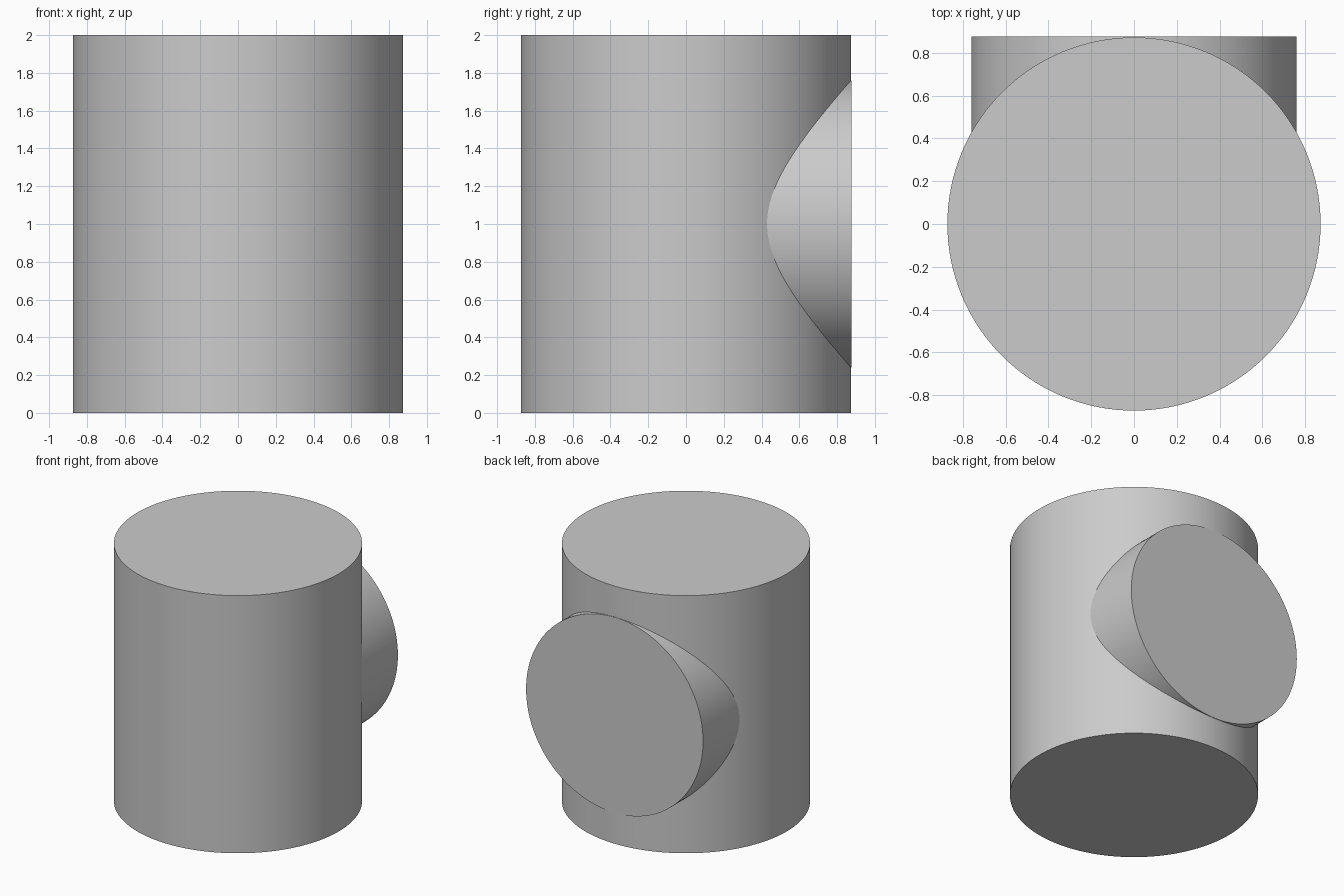
import bpy
import math

cube = bpy.data.objects.get("Cube")
if cube:
    bpy.data.objects.remove(cube, do_unlink=True)

# Single plain grey
GREY = (0.6, 0.6, 0.6, 1.0)
grey = bpy.data.materials.new("plain grey")
grey.diffuse_color = GREY
grey.use_nodes = True
for node in grey.node_tree.nodes:
    if node.type == "BSDF_PRINCIPLED":
        node.inputs["Base Color"].default_value = GREY


def add_cylinder(name, radius, length, centre, rotation=(0, 0, 0)):
    bpy.ops.mesh.primitive_cylinder_add(
        vertices=128, radius=radius, depth=length, location=centre, rotation=rotation)
    part = bpy.context.object
    part.name = name
    part.data.materials.append(grey)
    bpy.ops.object.shade_smooth_by_angle(angle=math.radians(30))
    return part


# Upright drum
add_cylinder("main_drum", 0.873, 2.0, (0, 0, 1))

# Horizontal stub leaving the back of the drum, its inner end buried
stub_start, stub_end = 0.3, 0.876
add_cylinder("back_stub", 0.76, stub_end - stub_start,
             (0, (stub_start + stub_end) / 2, 1), (math.pi / 2, 0, 0))
